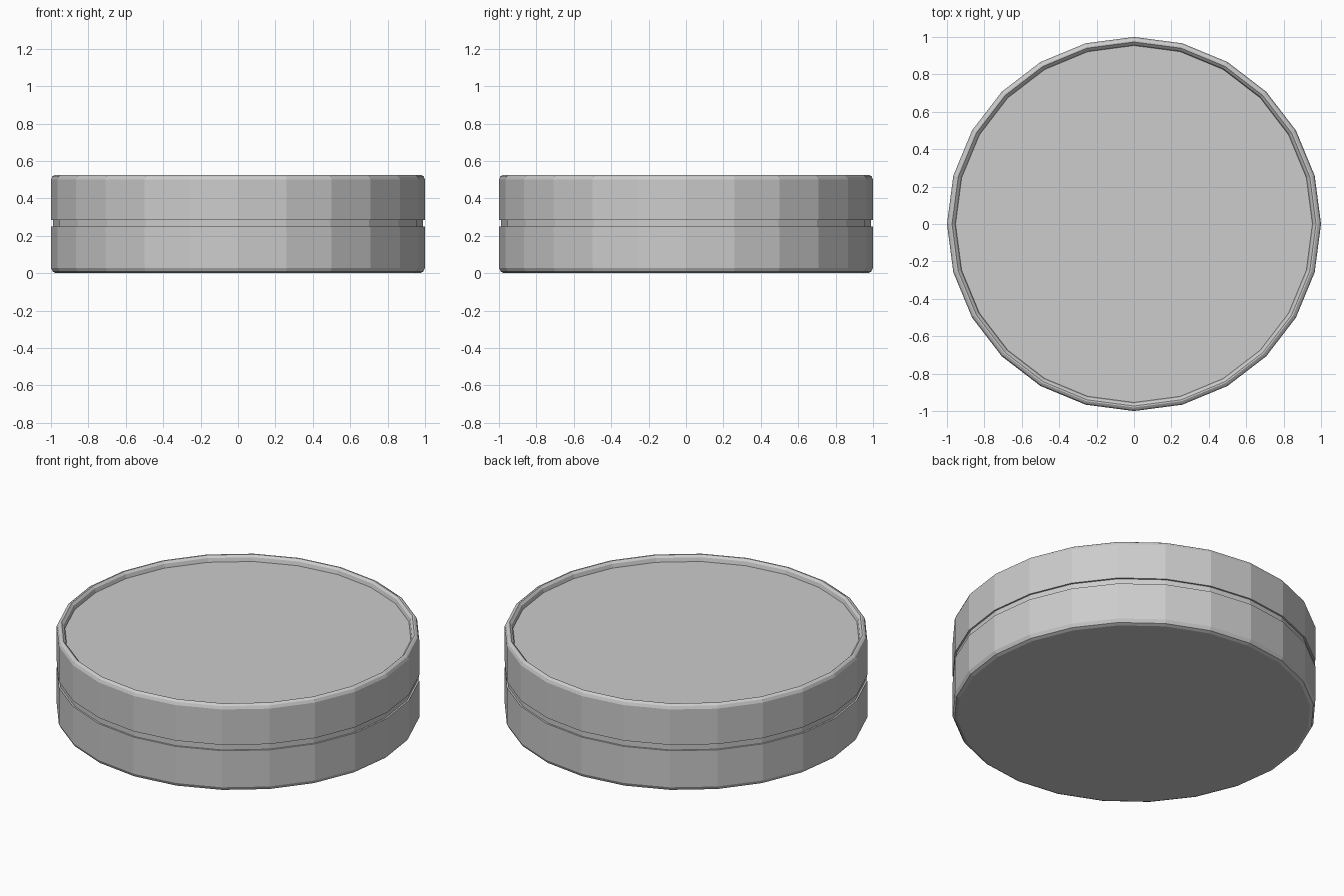
import bpy, bmesh, math

cube = bpy.data.objects.get("Cube")
if cube:
    bpy.data.objects.remove(cube, do_unlink=True)

SIDES = 24

# Single plain grey
grey = bpy.data.materials.new("light_grey")
grey.use_nodes = True
grey.diffuse_color = (0.604, 0.604, 0.604, 1)
grey.node_tree.nodes["Principled BSDF"].inputs["Base Color"].default_value = grey.diffuse_color


def lathe(name, profile):
    """Turn a (radius, height) profile that starts and ends on the axis."""
    bm = bmesh.new()
    verts = [bm.verts.new((r, 0, z)) for r, z in profile]
    edges = [bm.edges.new(pair) for pair in zip(verts, verts[1:])]
    bmesh.ops.spin(bm, geom=verts + edges, cent=(0, 0, 0), axis=(0, 0, 1),
                   angle=math.tau, steps=SIDES, use_merge=False)
    bmesh.ops.remove_doubles(bm, verts=bm.verts[:], dist=0.0005)
    bmesh.ops.dissolve_limit(bm, angle_limit=0.01, verts=bm.verts[:], edges=bm.edges[:])
    bmesh.ops.recalc_face_normals(bm, faces=bm.faces[:])
    mesh = bpy.data.meshes.new(name)
    bm.to_mesh(mesh)
    bm.free()
    mesh.materials.append(grey)
    obj = bpy.data.objects.new(name, mesh)
    bpy.context.collection.objects.link(obj)
    return obj


base = [(0, 0), (0.972, 0), (0.99, 0.008), (1, 0.028)]       # rounded foot
groove = [(1, 0.25), (0.99, 0.25), (0.99, 0.285), (1, 0.285)]  # seam round the middle
rim = [(1, 0.5), (0.993, 0.517), (0.981, 0.525), (0.973, 0.525), (0.96, 0.513)]
recess = [(0.954, 0.49), (0, 0.49)]                          # sunken lid

lathe("round_tin", base + groove + rim + recess)
